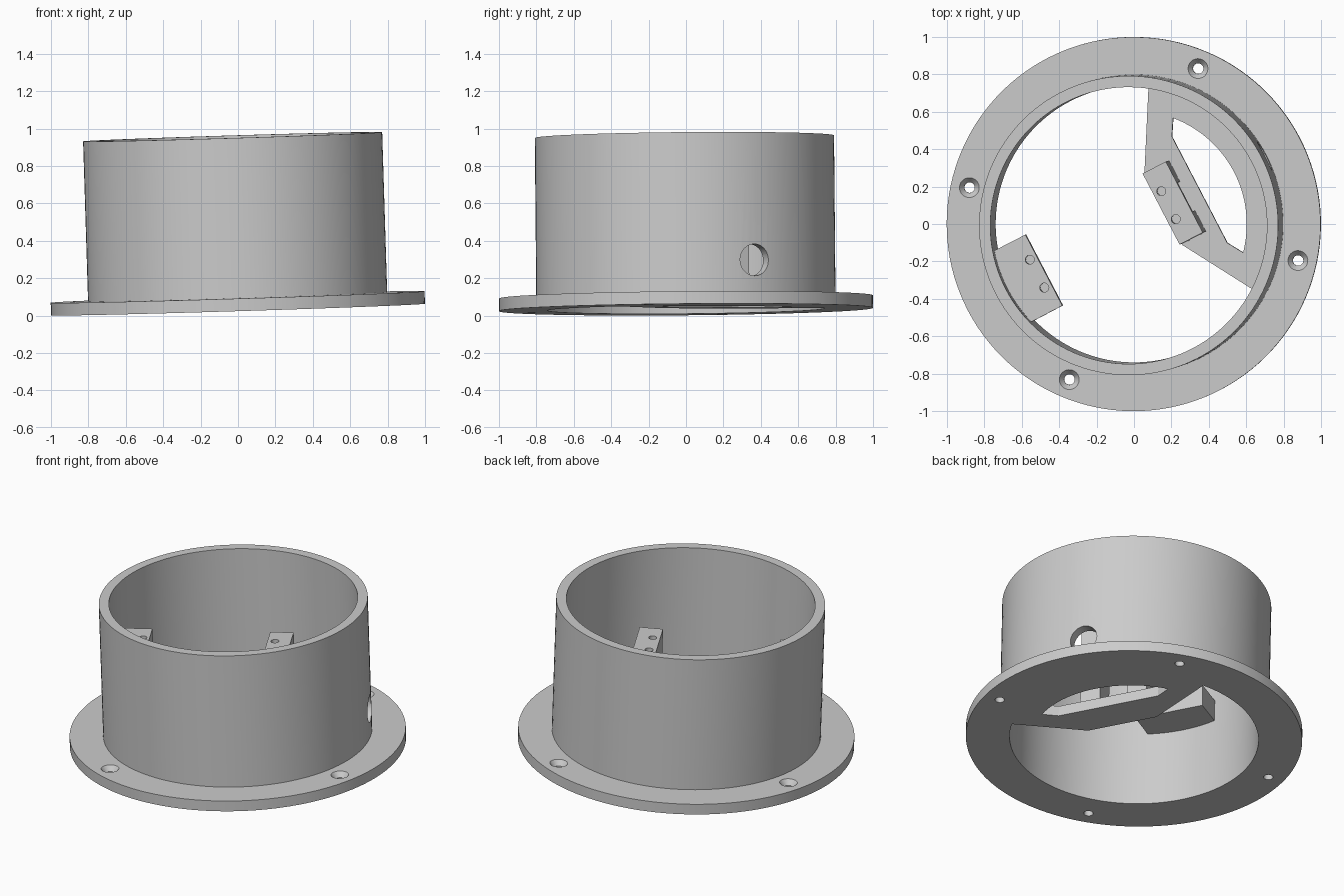
import bpy, bmesh
from math import cos, sin, pi, radians, sqrt, asin, atan2
from mathutils import Matrix, Vector

cube = bpy.data.objects.get("Cube")
if cube:
    bpy.data.objects.remove(cube, do_unlink=True)

GREY = (0.6, 0.6, 0.6, 1.0)
mat = bpy.data.materials.new("plain grey")
mat.use_nodes = True
mat.diffuse_color = GREY
mat.node_tree.nodes["Principled BSDF"].inputs["Base Color"].default_value = GREY

R_IN, R_OUT, R_FLANGE = 0.74, 0.80, 1.0
T, HEIGHT, SEG = 0.067, 0.924, 128

# The whole mount leans slightly and is turned about its axis
lean = Vector((0, 0, 1)).rotation_difference(Vector((-0.031, -0.009, 1))).to_matrix().to_4x4()
PLACE = Matrix.Translation((0, 0, 0.0325)) @ lean @ Matrix.Rotation(radians(27.5), 4, 'Z')


def make(name, bm):
    bmesh.ops.recalc_face_normals(bm, faces=bm.faces)
    me = bpy.data.meshes.new(name)
    bm.to_mesh(me)
    bm.free()
    me.materials.append(mat)
    ob = bpy.data.objects.new(name, me)
    bpy.context.collection.objects.link(ob)
    return ob


def arc(r, a0, a1, n):
    return [(r * cos(a0 + (a1 - a0) * i / n), r * sin(a0 + (a1 - a0) * i / n)) for i in range(n + 1)]


def prism(name, outline, z0, z1):
    bm = bmesh.new()
    face = bm.faces.new([bm.verts.new((x, y, z0)) for x, y in outline])
    ext = bmesh.ops.extrude_face_region(bm, geom=[face])
    verts = [g for g in ext["geom"] if isinstance(g, bmesh.types.BMVert)]
    bmesh.ops.translate(bm, verts=verts, vec=(0, 0, z1 - z0))
    return make(name, bm)


def lathe(name, profile, seg, closed):
    """Revolve (radius, z) points; open profiles get end caps."""
    bm = bmesh.new()
    rings = [[bm.verts.new((r * cos(2 * pi * i / seg), r * sin(2 * pi * i / seg), z))
              for i in range(seg)] for r, z in profile]
    pairs = list(zip(rings, rings[1:]))
    if closed:
        pairs.append((rings[-1], rings[0]))
    else:
        bm.faces.new(rings[0])
        bm.faces.new(rings[-1])
    for a, b in pairs:
        for i in range(seg):
            j = (i + 1) % seg
            bm.faces.new((a[i], a[j], b[j], b[i]))
    return make(name, bm)


def cut(target, cutter):
    mod = target.modifiers.new("cut", 'BOOLEAN')
    mod.operation, mod.solver, mod.object = 'DIFFERENCE', 'EXACT', cutter
    bpy.context.view_layer.objects.active = target
    bpy.ops.object.modifier_apply(modifier=mod.name)
    bpy.data.objects.remove(cutter, do_unlink=True)


def rect(u0, u1, half):
    return [(u0, -half), (u1, -half), (u1, half), (u0, half)]


def move(ob, matrix):
    ob.data.transform(matrix)
    return ob


# Flanged tube
body = lathe("flanged_tube", [(R_IN, 0), (R_FLANGE, 0), (R_FLANGE, T), (R_OUT, T),
                              (R_OUT, HEIGHT), (R_IN, HEIGHT)], SEG, True)

# Countersunk screw holes in the flange
for deg in (40, 140, 220, 320):
    c = lathe("screw_cutter", [(0.028, -0.05), (0.028, 0.035), (0.053, T), (0.053, 0.12)], 32, False)
    a = radians(deg)
    cut(body, move(c, Matrix.Translation((0.9 * cos(a), 0.9 * sin(a), 0))))

# Cable hole through the tube wall
c = lathe("cable_cutter", [(0.085, 0.55), (0.085, 0.95)], 48, False)
cut(body, move(c, Matrix.Translation((0, 0, 0.24)) @ Matrix.Rotation(pi / 2, 4, 'Y')))

# Base web inside the tube, with a D-shaped opening
a = atan2(0.615, 0.41)
web = prism("base_web", arc(R_IN, -a, a, 48) + [(0.18, 0.22), (0.18, -0.22)], 0, T)
a = atan2(0.406, 0.45)
cut(web, prism("web_cutter", arc(0.605, -a, a, 40) + [(0.398, 0.32), (0.398, -0.32)], -0.1, 0.2))

# Bridge-shaped post standing on the web
HALF, TOP, UNDER = 0.214, 0.625, 0.485
post = prism("bridge_post", rect(0.185, 0.325, HALF), T, TOP)
cut(post, prism("slot_cutter", rect(0.1, 0.4, 0.087), T - 0.05, UNDER))

# Block fixed to the opposite wall
a = asin(HALF / R_IN)
block = prism("wall_block", arc(R_IN + 0.003, pi - a, pi + a, 16) + [(-0.522, -HALF), (-0.522, HALF)],
              UNDER, TOP)

# Blind pilot holes in the tops of both supports
for ob, u in ((post, 0.23), (block, -0.563)):
    for v in (-0.084, 0.084):
        c = lathe("pilot_cutter", [(0.024, TOP - 0.1), (0.024, TOP + 0.05)], 24, False)
        cut(ob, move(c, Matrix.Translation((u, v, 0))))

# Smooth round walls, keep edges sharp, and place everything
for ob in (body, web, post, block):
    bpy.ops.object.select_all(action='DESELECT')
    ob.select_set(True)
    bpy.context.view_layer.objects.active = ob
    bpy.ops.object.shade_smooth_by_angle(angle=radians(30))
    ob.matrix_world = PLACE
